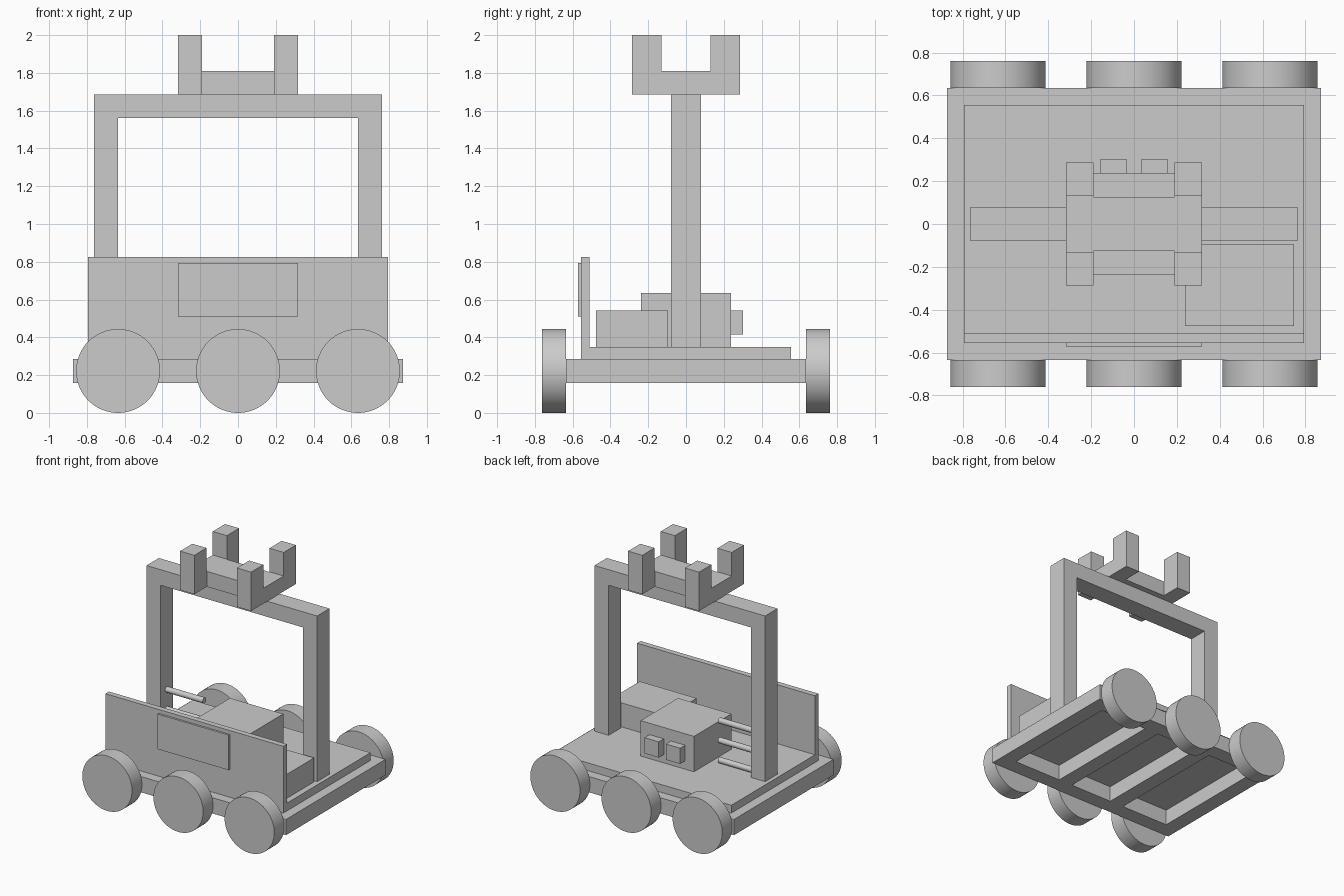
import bpy
import math

if "Cube" in bpy.data.objects:
    bpy.data.objects.remove(bpy.data.objects["Cube"])

grey = bpy.data.materials.new("light_grey")
grey.diffuse_color = (0.6, 0.6, 0.6, 1)
grey.use_nodes = True
grey.node_tree.nodes["Principled BSDF"].inputs["Base Color"].default_value = grey.diffuse_color


def finish(obj, name):
    obj.name = name
    obj.data.name = name
    obj.data.materials.append(grey)
    return obj


def box(name, x, y, z):
    """Box from (min, max) ranges on each axis."""
    bpy.ops.mesh.primitive_cube_add(size=1)
    obj = bpy.context.object
    ranges = (x, y, z)
    for v in obj.data.vertices:
        v.co = [(r[0] + r[1]) / 2 + c * (r[1] - r[0]) for r, c in zip(ranges, v.co)]
    return finish(obj, name)


def cylinder(name, radius, depth, location, rotation, sides):
    bpy.ops.mesh.primitive_cylinder_add(vertices=sides, radius=radius, depth=depth,
                                        location=location, rotation=rotation)
    obj = finish(bpy.context.object, name)
    bpy.ops.object.shade_smooth_by_angle(angle=math.radians(30))
    return obj


def span(a, b, side):
    """Range a..b mirrored when side is -1."""
    return tuple(sorted((a * side, b * side)))


# Chassis: two long rails joined by four cross beams
for s in (-1, 1):
    box("chassis_rail", (-0.873, 0.873), span(0.508, 0.635, s), (0.159, 0.286))
    box("chassis_end_beam", span(0.746, 0.873, s), (-0.508, 0.508), (0.159, 0.286))
    box("chassis_middle_beam", span(0.19, 0.317, s), (-0.508, 0.508), (0.159, 0.286))

# Six wheels
for s in (-1, 1):
    for x in (-0.635, 0, 0.635):
        cylinder("wheel", 0.222, 0.127, (x, s * 0.698, 0.222), (math.pi / 2, 0, 0), 64)

# Deck, front panel and raised display
box("deck", (-0.794, 0.794), (-0.556, 0.556), (0.286, 0.349))
box("front_panel", (-0.794, 0.794), (-0.556, -0.511), (0.349, 0.825))
box("display", (-0.317, 0.317), (-0.572, -0.556), (0.511, 0.794))

# Control box, connectors and battery
box("control_box", (-0.238, 0.238), (-0.238, 0.238), (0.349, 0.635))
for s in (-1, 1):
    box("connector", span(0.032, 0.159, s), (0.238, 0.302), (0.416, 0.543))
box("battery", (0.238, 0.746), (-0.476, -0.095), (0.349, 0.543))

# Stacked rods reaching in from the left post
for z in (0.37, 0.53, 0.69):
    cylinder("rod", 0.023, 0.36, (-0.48, 0, z), (0, math.pi / 2, 0), 24)

# Portal frame
for s in (-1, 1):
    box("frame_post", span(0.635, 0.762, s), (-0.079, 0.079), (0.349, 1.56))
box("frame_beam", (-0.762, 0.762), (-0.079, 0.079), (1.56, 1.686))

# Cradle on top: centre plate, two side bars, four prongs
box("cradle_plate", (-0.19, 0.19), (-0.127, 0.127), (1.686, 1.81))
for sx in (-1, 1):
    box("cradle_side_bar", span(0.19, 0.317, sx), (-0.286, 0.286), (1.686, 1.81))
    for sy in (-1, 1):
        box("cradle_prong", span(0.19, 0.317, sx), span(0.13, 0.286, sy), (1.81, 2.0))
